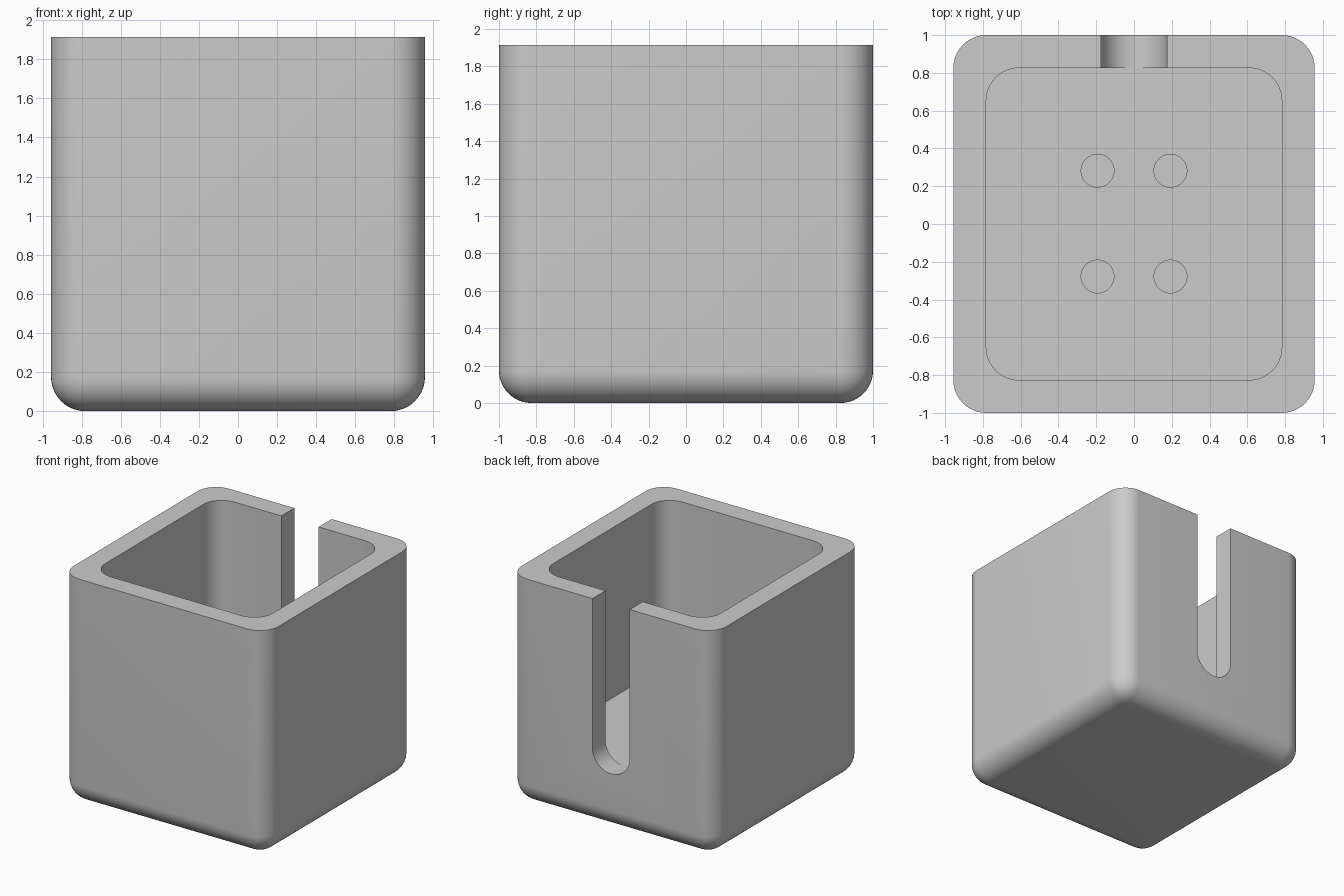
import bpy
import bmesh

cube = bpy.data.objects.get("Cube")
if cube:
    bpy.data.objects.remove(cube, do_unlink=True)

WALL = 0.174                      # wall thickness, also the fillet radius
W, D, H = 1.913, 2.0, 1.913       # outer size
FLOOR = 0.478                     # height of the inner floor
HOLE_DEPTH = 0.26

grey = bpy.data.materials.new("light_grey")
grey.use_nodes = True
colour = (0.6, 0.6, 0.6, 1)
grey.diffuse_color = colour
grey.node_tree.nodes["Principled BSDF"].inputs["Base Color"].default_value = colour


def rounded_box(name, low, high, radius, rule):
    """Box between two corners; edges passing rule(direction, middle) are rounded."""
    bm = bmesh.new()
    bmesh.ops.create_cube(bm, size=1)
    for v in bm.verts:
        v.co = [high[i] if v.co[i] > 0 else low[i] for i in range(3)]
    edges = []
    for e in bm.edges:
        a, b = (v.co for v in e.verts)
        if rule((b - a).normalized(), (a + b) / 2):
            edges.append(e)
    bmesh.ops.bevel(bm, geom=edges, offset=radius, segments=12,
                    profile=0.5, affect='EDGES', clamp_overlap=False)
    bmesh.ops.recalc_face_normals(bm, faces=bm.faces)
    mesh = bpy.data.meshes.new(name)
    bm.to_mesh(mesh)
    bm.free()
    mesh.materials.append(grey)
    obj = bpy.data.objects.new(name, mesh)
    bpy.context.collection.objects.link(obj)
    return obj


def cut(target, cutter):
    """Subtract the cutter and remove it."""
    mod = target.modifiers.new("cut", 'BOOLEAN')
    mod.operation = 'DIFFERENCE'
    mod.solver = 'EXACT'
    mod.object = cutter
    bpy.context.view_layer.objects.active = target
    bpy.ops.object.modifier_apply(modifier=mod.name)
    bpy.data.objects.remove(cutter, do_unlink=True)


# Outer block with rounded upright and bottom edges
holder = rounded_box("holder_body", (-W / 2, -D / 2, 0), (W / 2, D / 2, H), WALL,
                     lambda d, m: abs(d.z) > 0.9 or m.z < 0.01)

# Open pocket with rounded corners
px, py = W / 2 - WALL, D / 2 - WALL
cut(holder, rounded_box("pocket_cutter", (-px, -py, FLOOR), (px, py, H + 0.2), WALL,
                        lambda d, m: abs(d.z) > 0.9))

# Round-ended slot through the back wall, level with the pocket floor
cut(holder, rounded_box("slot_cutter", (-WALL, py - 0.1, FLOOR + 0.001),
                        (WALL, D / 2 + 0.1, H + 0.1), WALL - 0.001,
                        lambda d, m: abs(d.y) > 0.9 and m.z < 1))

# Four blind holes in the floor
for x in (-0.193, 0.193):
    for y in (-0.278, 0.282):
        bpy.ops.mesh.primitive_cylinder_add(vertices=40, radius=WALL / 2,
                                            depth=2 * HOLE_DEPTH, location=(x, y, FLOOR))
        hole = bpy.context.object
        hole.name = "hole_cutter"
        hole.data.materials.append(grey)
        cut(holder, hole)

# Smooth fillets, sharp rims
bpy.ops.object.select_all(action='DESELECT')
holder.select_set(True)
bpy.context.view_layer.objects.active = holder
bpy.ops.object.shade_smooth_by_angle(angle=0.5)
